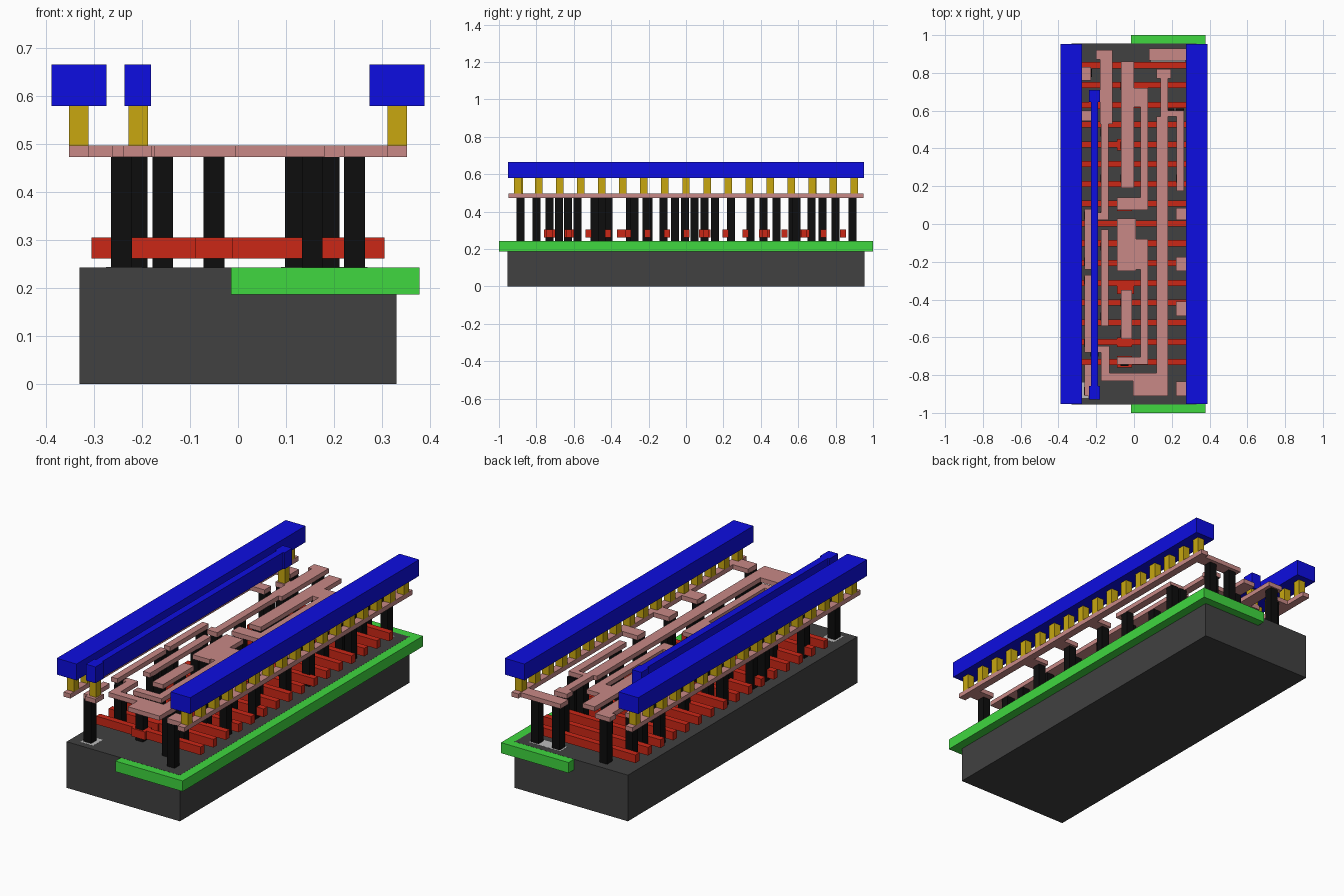
import bpy, bmesh
from mathutils import Matrix

def mat(name, rgb):
    m = bpy.data.materials.new(name)
    m.diffuse_color = (*rgb, 1)
    return m

DARK = mat("dark_grey", (0.052, 0.052, 0.052))
GREEN = mat("green", (0.05, 0.68, 0.05))
RED = mat("red", (0.6, 0.02, 0.008))
BLACK = mat("black", (0.004, 0.004, 0.004))
PINK = mat("pink", (0.58, 0.25, 0.24))
YELLOW = mat("yellow", (0.58, 0.39, 0.005))
BLUE = mat("blue", (0.004, 0.004, 0.75))
PALE = mat("pale_grey", (0.5, 0.5, 0.5))

def slabs(name, rects, z0, z1, material):
    """One object made of boxes; each rect is (x0, x1, y0, y1)."""
    bm = bmesh.new()
    for x0, x1, y0, y1 in rects:
        m = (Matrix.Translation(((x0 + x1) / 2, (y0 + y1) / 2, (z0 + z1) / 2))
             @ Matrix.Diagonal((x1 - x0, y1 - y0, z1 - z0, 1)))
        bmesh.ops.create_cube(bm, size=1, matrix=m)
    me = bpy.data.meshes.new(name)
    bm.to_mesh(me)
    bm.free()
    me.materials.append(material)
    ob = bpy.data.objects.new(name, me)
    bpy.context.collection.objects.link(ob)
    return ob

def posts(points, w):
    return [(x - w / 2, x + w / 2, y - w / 2, y + w / 2) for x, y in points]

# Base block, embedded well and tap patches
slabs("substrate", [(-0.33, 0.33, -0.955, 0.955)], 0, 0.243, DARK)
slabs("well", [(-0.015, 0.378, -1, 1)], 0.187, 0.2425, GREEN)
slabs("tap_patches", [(-0.275, -0.2, -0.92, -0.84), (0.09, 0.27, 0.86, 0.92)],
      0.2, 0.2435, PALE)

# Sixteen gate bars with a few widened pads
bars = [-0.73 + 0.1047 * i for i in range(16)]
slabs("gate_bars", [(-0.305, 0.305, y - 0.016, y + 0.016) for y in bars], 0.262, 0.305, RED)
slabs("gate_pads", [(-0.09, -0.01, -0.76, -0.70), (-0.09, -0.01, -0.65, -0.60),
                    (-0.09, 0.0, -0.37, -0.305), (-0.09, -0.01, 0.07, 0.13),
                    (-0.09, -0.01, 0.39, 0.45), (-0.2, -0.165, 0.61, 0.66)],
      0.262, 0.305, RED)

# Contact columns, listed by lane
lanes = {
    -0.243: [-0.885, -0.63, -0.3, -0.2, 0.045, 0.57, 0.8],
    -0.21: [-0.68, 0.67],
    -0.157: [-0.49, -0.12, 0.045, 0.24, 0.485, 0.89],
    -0.05: [-0.73, -0.58, -0.415, -0.2, -0.005, 0.1, 0.24, 0.415, 0.73],
    0.05: [],
    0.12: [0.89],
    0.155: [-0.8, -0.68, -0.49, -0.275, -0.06, 0.155, 0.345, 0.485, 0.8],
    0.19: [0.59],
    0.243: [-0.885, -0.45, -0.21, 0.045, 0.24, 0.59, 0.89],
}
slabs("contact_columns", posts([(x, y) for x, ys in lanes.items() for y in ys], 0.043),
      0.243, 0.473, BLACK)

# Lower wiring layer
wires = {
    "wire_upper_left": [(-0.2, -0.115, 0.87, 0.92), (-0.18, -0.115, 0.53, 0.92),
                        (-0.175, -0.135, 0.03, 0.53), (-0.195, -0.135, 0.02, 0.06),
                        (-0.237, -0.115, 0.65, 0.7)],
    "wire_mid_left": [(-0.175, -0.135, -0.54, -0.03)],
    "wire_output": [(-0.195, -0.13, -0.68, -0.645), (-0.175, -0.13, -0.83, -0.645),
                    (-0.17, 0.18, -0.83, -0.79), (-0.005, 0.18, -0.91, -0.79),
                    (0.12, 0.18, -0.79, 0.57), (0.14, 0.18, 0.57, 0.82),
                    (0.12, 0.195, 0.77, 0.82)],
    "wire_upper_middle": [(-0.07, 0.0, 0.19, 0.86), (0.0, 0.075, 0.62, 0.72),
                          (0.035, 0.075, 0.075, 0.62), (-0.09, 0.035, 0.075, 0.14)],
    "wire_lower_middle": [(-0.09, 0.01, -0.25, 0.03), (0.01, 0.075, -0.24, -0.08),
                          (0.035, 0.075, -0.745, -0.24), (-0.09, 0.035, -0.745, -0.705)],
    "wire_input": [(-0.07, -0.01, -0.61, -0.35)],
    "wire_right": [(0.18, 0.265, 0.57, 0.6), (0.225, 0.265, 0.175, 0.57)],
    "wire_left_strips": [(-0.263, -0.227, -0.24, 0.08), (-0.263, -0.227, -0.68, -0.27)],
    "wire_front_left": [(-0.263, -0.227, -0.91, -0.745), (-0.24, -0.18, -0.93, -0.86)],
    "rail_left": [(-0.352, -0.312, -0.95, 0.95), (-0.312, -0.227, 0.76, 0.83),
                  (-0.312, -0.227, 0.545, 0.6)],
    "rail_right": [(0.312, 0.352, -0.95, 0.95), (0.08, 0.312, 0.865, 0.93),
                   (0.222, 0.312, 0.02, 0.085), (0.222, 0.312, -0.25, -0.175),
                   (0.222, 0.312, -0.487, -0.41), (0.222, 0.312, -0.91, -0.835)],
}
for name, rects in wires.items():
    slabs(name, rects, 0.473, 0.497, PINK)

# Vias up to the top layer
for side, sx in (("left", -1), ("right", 1)):
    slabs("vias_" + side, posts([(sx * 0.332, -0.9 + 0.1125 * i) for i in range(17)], 0.04),
          0.497, 0.58, YELLOW)
slabs("vias_link", posts([(-0.208, 0.678), (-0.208, -0.892)], 0.04), 0.497, 0.58, YELLOW)

# Top rails and link bar with end pads
for side, sx in (("left", -1), ("right", 1)):
    xs = sorted((sx * 0.274, sx * 0.389))
    slabs("top_rail_" + side, [(*xs, -0.953, 0.953)], 0.58, 0.666, BLUE)
slabs("top_link", [(-0.227, -0.19, -0.9, 0.68), (-0.237, -0.181, 0.645, 0.71),
                   (-0.237, -0.181, -0.928, -0.858)], 0.58, 0.666, BLUE)
